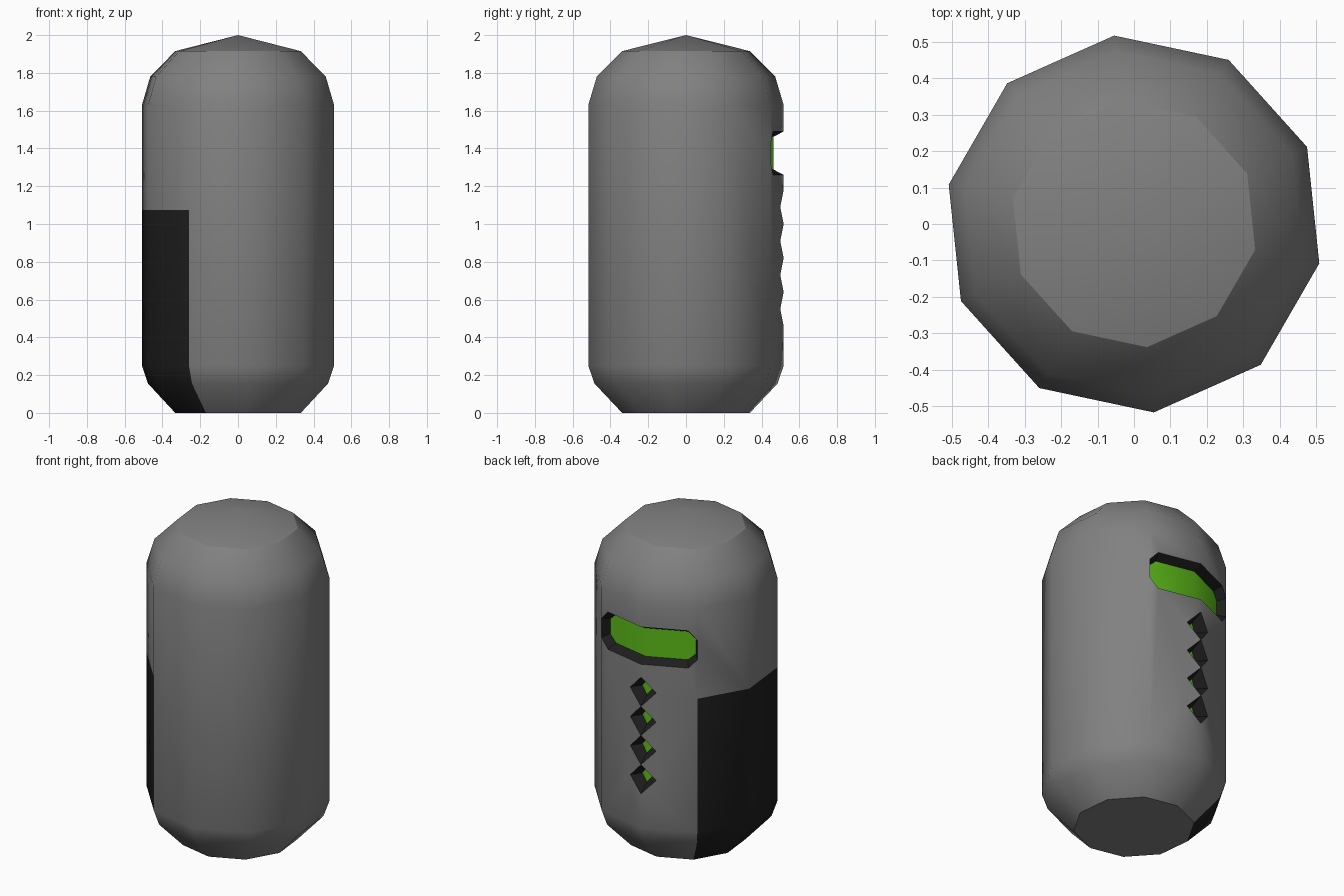
import bpy, bmesh, math
from mathutils import Vector

if "Cube" in bpy.data.objects:
    bpy.data.objects.remove(bpy.data.objects["Cube"])

R = 0.52                      # body radius at the ten corners
PROFILE = [(0.34, 0), (0.487, 0.155), (R, 0.25), (R, 1.63), (0.475, 1.78), (0.34, 1.915)]
Z0, Z1 = 0.25, 1.63           # straight wall
PANEL_Z = 1.075               # top of dark side panel
VZ, VH, VE = 1.375, 0.115, 0.06    # visor centre, half height, half height at its ends
DIAMONDS = [1.09, 0.91, 0.73, 0.55]
DH, DW = 0.09, 0.27


def mat(name, rgb):
    m = bpy.data.materials.new(name)
    m.diffuse_color = (*rgb, 1)
    m.use_nodes = True
    m.node_tree.nodes["Principled BSDF"].inputs["Base Color"].default_value = m.diffuse_color
    return m


GREY = mat("grey", (0.22, 0.22, 0.22))
DARK = mat("dark", (0.013, 0.013, 0.013))
GREEN = mat("green", (0.11, 0.5, 0.01))


def corner(k, r, z):
    a = math.radians(60 + 36 * k)
    return Vector((r * math.cos(a), r * math.sin(a), z))


def back(t, z, r=R):
    """Point on the two back facets; t = -1, 0, 1 at their corners."""
    return corner(1, r, z).lerp(corner(2 if t > 0 else 0, r, z), abs(t))


def face(bm, pts, material=0, flip=False):
    f = bm.faces.new([bm.verts.new(p) for p in (pts[::-1] if flip else pts)])
    f.material_index = material
    f.smooth = True


def finish(bm, name, materials, sharp):
    bmesh.ops.remove_doubles(bm, verts=bm.verts, dist=1e-4)
    for e in bm.edges:
        e.smooth = not sharp(e)
    me = bpy.data.meshes.new(name)
    bm.to_mesh(me)
    bm.free()
    for m in materials:
        me.materials.append(m)
    ob = bpy.data.objects.new(name, me)
    bpy.context.collection.objects.link(ob)


# Body: ten-sided capsule, lower left-back facets dark
bm = bmesh.new()
stops = {0: [VZ - VE, VZ + VE], 2: [PANEL_Z, VZ - VE, VZ + VE],
         3: [PANEL_Z], 4: [PANEL_Z], 5: [PANEL_Z]}


def wall(k, za, zb, material):
    j = (k + 1) % 10
    right = [corner(j, R, z) for z in stops.get(j, []) if za < z < zb]
    left = [corner(k, R, z) for z in reversed(stops.get(k, [])) if za < z < zb]
    face(bm, [corner(k, R, za), corner(j, R, za), *right,
              corner(j, R, zb), corner(k, R, zb), *left], material)


for k in range(10):
    panel = k in (2, 3, 4)
    for (ra, za), (rb, zb) in zip(PROFILE, PROFILE[1:]):
        if za != Z0:
            face(bm, [corner(k, ra, za), corner(k + 1, ra, za),
                      corner(k + 1, rb, zb), corner(k, rb, zb)], int(panel and za < Z0))
    if panel:
        wall(k, Z0, PANEL_Z, 1)
        wall(k, PANEL_Z, Z1, 0)
    elif k > 1:
        wall(k, Z0, Z1, 0)
    face(bm, [corner(k, *PROFILE[-1]), corner(k + 1, *PROFILE[-1]), Vector((0, 0, 2))])
face(bm, [corner(k, *PROFILE[0]) for k in range(10)], 0, True)

# Back facets, cut around the visor and the diamond pits
for s in (-1, 1):
    upper = [(0, VZ + VH), (0.84, VZ + VH), (1, VZ + VE), (1, Z1), (0, Z1)]
    lower = [(0, Z0), (1, Z0)] + ([(1, PANEL_Z)] if s > 0 else [])
    lower += [(1, VZ - VE), (0.84, VZ - VH), (0, VZ - VH)]
    for z in DIAMONDS:
        lower += [(0, z + DH), (DW, z)]
    lower.append((0, DIAMONDS[-1] - DH))
    for poly in (upper, lower):
        face(bm, [back(s * t, z) for t, z in poly], 0, s < 0)


def cap_rim(e):
    return all(abs(v.co.z - z) < 1e-3 for v in e.verts for z in [0]) or \
        all(abs(v.co.z - 1.915) < 1e-3 for v in e.verts)


finish(bm, "body", [GREY, DARK], cap_rim)


def recess(name, loop, zc, st, sz, r):
    """Dark sloped walls down to a green floor; loop runs anticlockwise."""
    bm = bmesh.new()
    outer = [back(t, zc + z) for t, z in loop]
    inner = [back(t * st, zc + z * sz, r) for t, z in loop]
    n = len(loop)
    for i in range(n):
        j = (i + 1) % n
        face(bm, [outer[i], outer[j], inner[j], inner[i]])
    for s in (-1, 1):
        face(bm, [p for p, (t, z) in zip(inner, loop) if t * s >= 0], 1)
    finish(bm, name, [DARK, GREEN],
           lambda e: len({f.material_index for f in e.link_faces}) > 1
           or all(f.material_index == 0 for f in e.link_faces))


# Visor and diamond pits
recess("visor", [(-1, -VE), (-0.84, -VH), (0, -VH), (0.84, -VH), (1, -VE),
                 (1, VE), (0.84, VH), (0, VH), (-0.84, VH), (-1, VE)], VZ, 1, 0.76, 0.467)
for i, z in enumerate(DIAMONDS):
    recess(f"diamond_pit_{i + 1}", [(0, -DH), (DW, 0), (0, DH), (-DW, 0)], z, 0.5, 0.5, 0.45)
